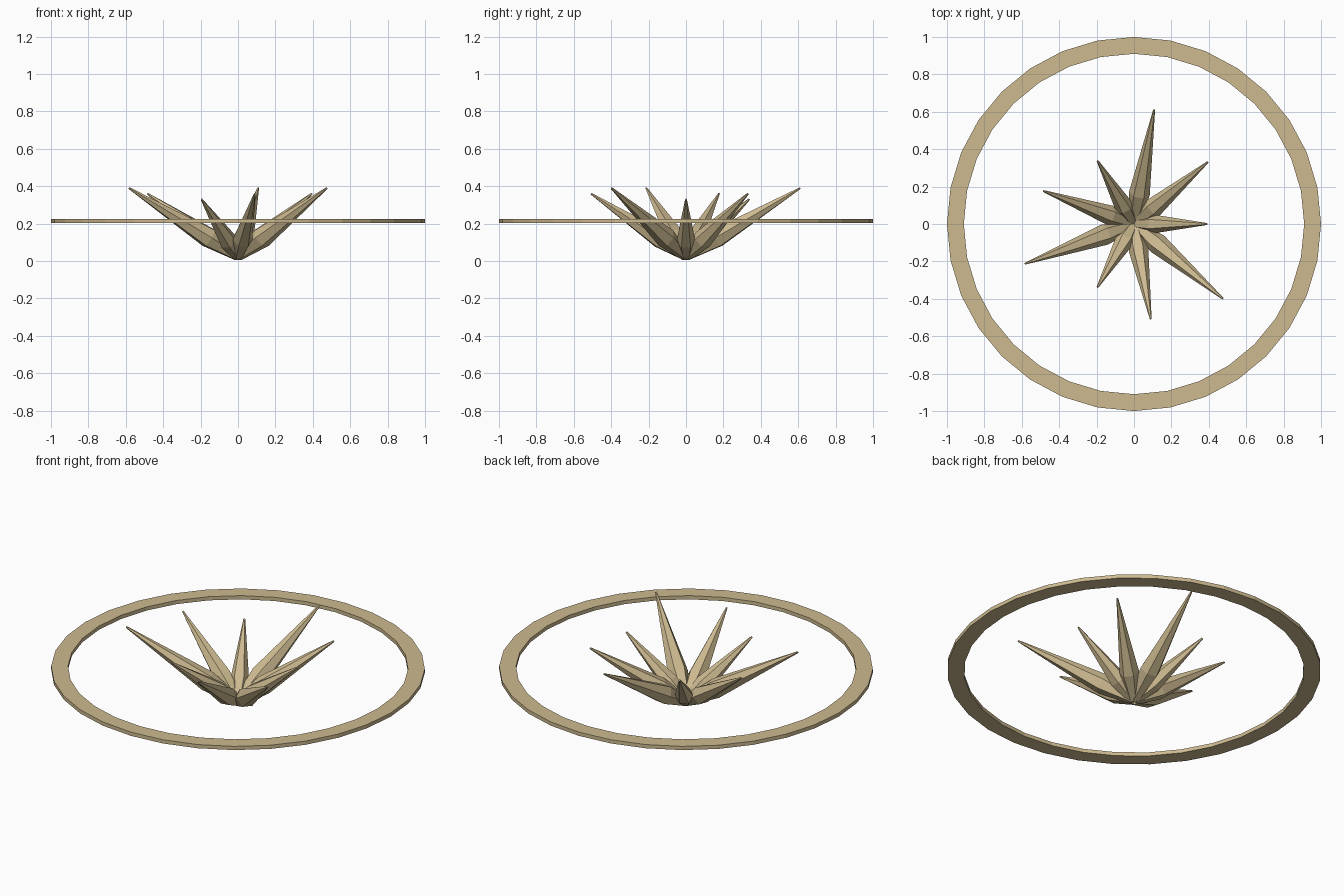
import bpy, bmesh
from math import radians, cos, sin, pi
from mathutils import Vector, Matrix

cube = bpy.data.objects.get("Cube")
if cube:
    bpy.data.objects.remove(cube)

# Single sandy gold material
gold = bpy.data.materials.new("sandy gold")
gold.use_nodes = True
colour = (0.61, 0.49, 0.28, 1)
gold.diffuse_color = colour
gold.node_tree.nodes["Principled BSDF"].inputs["Base Color"].default_value = colour


def finish(name, bm, matrix=Matrix()):
    bmesh.ops.recalc_face_normals(bm, faces=bm.faces)
    mesh = bpy.data.meshes.new(name)
    bm.to_mesh(mesh)
    bm.free()
    mesh.materials.append(gold)
    obj = bpy.data.objects.new(name, mesh)
    obj.matrix_world = matrix
    bpy.context.collection.objects.link(obj)
    return obj


def loft(bm, sections, sides, closed=False):
    """Join polygon sections given as (radius, height) along z."""
    rings = []
    for radius, height in sections:
        rings.append([bm.verts.new((radius * cos(2 * pi * i / sides),
                                    radius * sin(2 * pi * i / sides), height))
                      for i in range(sides)])
    pairs = list(zip(rings, rings[1:]))
    if closed:
        pairs.append((rings[-1], rings[0]))
    else:
        bm.faces.new(rings[0])
        bm.faces.new(rings[-1])
    for low, high in pairs:
        for i in range(sides):
            j = (i + 1) % sides
            bm.faces.new((low[i], low[j], high[j], high[i]))


# Flat outer hoop
bm = bmesh.new()
loft(bm, [(1, 0.203), (1, 0.225), (0.91, 0.225), (0.91, 0.203)], 32, closed=True)
finish("outer_ring", bm)

# Nine faceted spikes, cycling short, medium, long around the centre
BASE_Z = 0.025
kinds = [("short", 0.39, 0.33, 0.050),
         ("medium", 0.515, 0.36, 0.053),
         ("long", 0.62, 0.39, 0.056)]
for n in range(9):
    kind, reach, tip_z, width = kinds[n % 3]
    axis = Vector((reach, 0, tip_z - BASE_Z))
    length = axis.length
    bm = bmesh.new()
    loft(bm, [(0.027, 0), (width, length * 0.27), (0.005, length)], 6)
    # Local z follows the spike; local x stays level so the underside is flat
    forward = axis.normalized()
    side = Vector((0, 1, 0))
    up = forward.cross(side)
    aim = Matrix((side, up, forward)).transposed().to_4x4()
    turn = Matrix.Rotation(radians(40 * n), 4, "Z")
    lift = Matrix.Translation((0, 0, BASE_Z))
    finish(f"{kind}_spike_{n // 3 + 1}", bm, lift @ turn @ aim)
